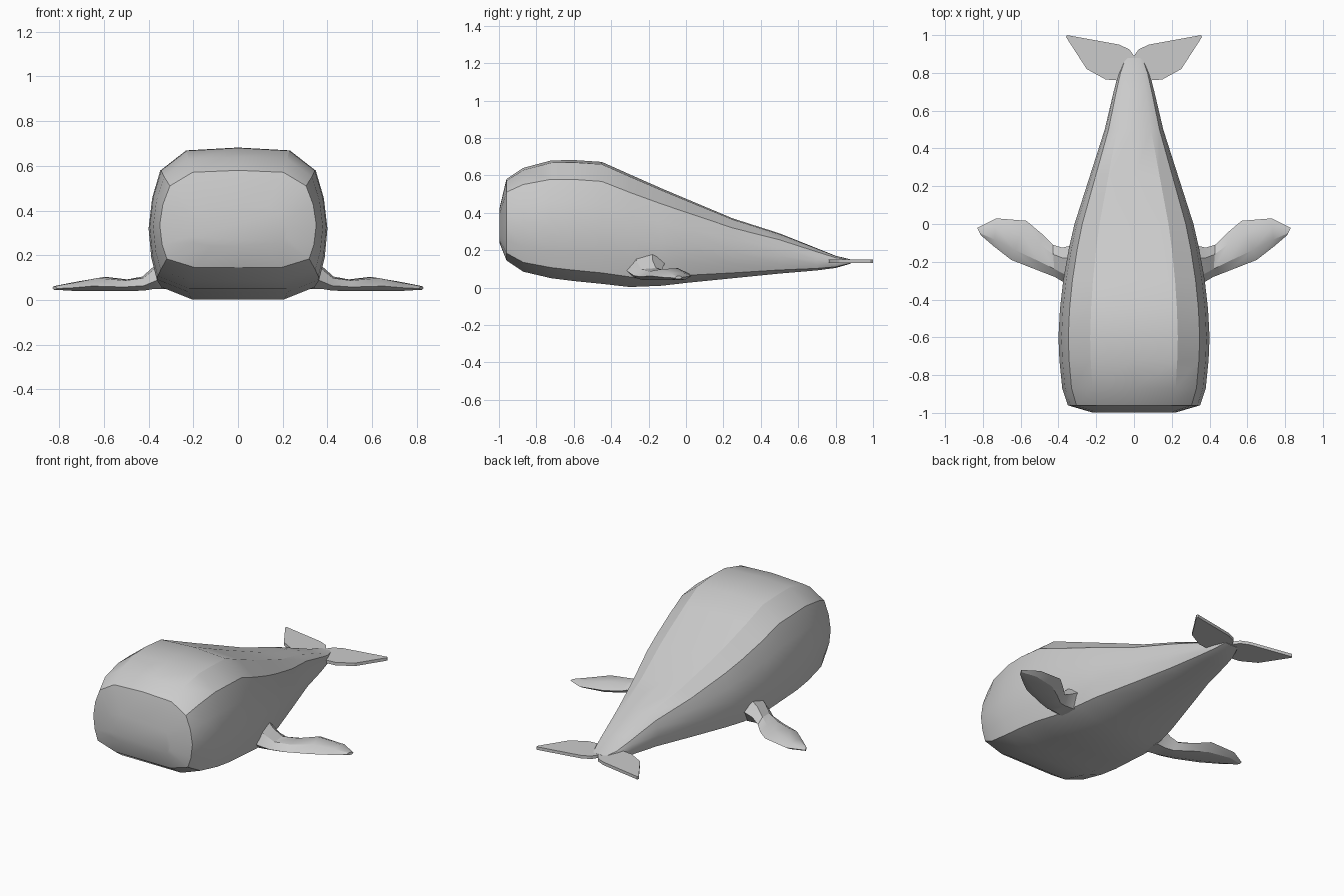
import bpy, bmesh, math

if "Cube" in bpy.data.objects:
    bpy.data.objects.remove(bpy.data.objects["Cube"])


def loft(name, rings, mirror=False):
    """Skin a list of closed rings, cap the ends, shade smooth by angle."""
    bm = bmesh.new()
    vs = [[bm.verts.new(p) for p in r] for r in rings]
    n = len(rings[0])
    for a, b in zip(vs, vs[1:]):
        for i in range(n):
            j = (i + 1) % n
            bm.faces.new((a[i], a[j], b[j], b[i]))
    bm.faces.new(vs[0])
    bm.faces.new(vs[-1])
    bmesh.ops.recalc_face_normals(bm, faces=bm.faces)
    me = bpy.data.meshes.new(name)
    bm.to_mesh(me)
    bm.free()
    ob = bpy.data.objects.new(name, me)
    bpy.context.collection.objects.link(ob)
    if mirror:
        ob.modifiers.new("Mirror", 'MIRROR')
    bpy.ops.object.select_all(action='DESELECT')
    ob.select_set(True)
    bpy.context.view_layer.objects.active = ob
    bpy.ops.object.shade_smooth_by_angle(angle=math.radians(28))
    return ob


# Body: boxy half section (share of half width, share of height), scaled per station
half = [(0, 1), (.58, .98), (.87, .84), (.96, .65), (1, .44), (.97, .24), (.91, .09), (.55, 0), (0, 0)]
section = half + [(-x, z) for x, z in half[-2:0:-1]]
# y, top, bottom, half width
stations = [(-.998, .42, .24, .22), (-.96, .58, .145, .35), (-.87, .64, .085, .38),
            (-.72, .68, .05, .395), (-.60, .682, .035, .40), (-.45, .672, .02, .392),
            (-.30, .605, .003, .375), (-.13, .53, .01, .345), (0, .475, .025, .315),
            (.25, .37, .05, .235), (.50, .29, .075, .155), (.70, .21, .092, .108),
            (.80, .17, .105, .082), (.88, .151, .128, .05)]
loft("body", [[(x * w, y, b + z * (t - b)) for x, z in section] for y, t, b, w in stations])

# Flippers: leading x, y, trailing x, y, bottom, top
fins = [(.31, -.33, .31, -.11, .05, .21), (.37, -.31, .38, -.125, .05, .15),
        (.42, -.28, .43, -.11, .042, .105), (.51, -.245, .49, -.05, .04, .092),
        (.65, -.19, .57, .017, .04, .104), (.74, -.12, .73, .03, .041, .08),
        (.81, -.06, .83, -.02, .046, .062)]
rings = []
for x0, y0, x1, y1, b, t in fins:
    rings.append([(x0 + (x1 - x0) * s, y0 + (y1 - y0) * s, b + (t - b) * h)
                  for s, h in ((0, .35), (.25, .9), (.7, 1), (1, .55), (.75, 0), (.25, 0))])
loft("flippers", rings, mirror=True)

# Tail flukes: thin plates
outline = [(0, .80), (.08, .76), (.15, .765), (.25, .82), (.36, .99), (.355, 1), (.08, .95), (.025, .925), (0, .89)]
loft("tail_flukes", [[(x, y, z) for x, y in outline] for z in (.131, .15)], mirror=True)
